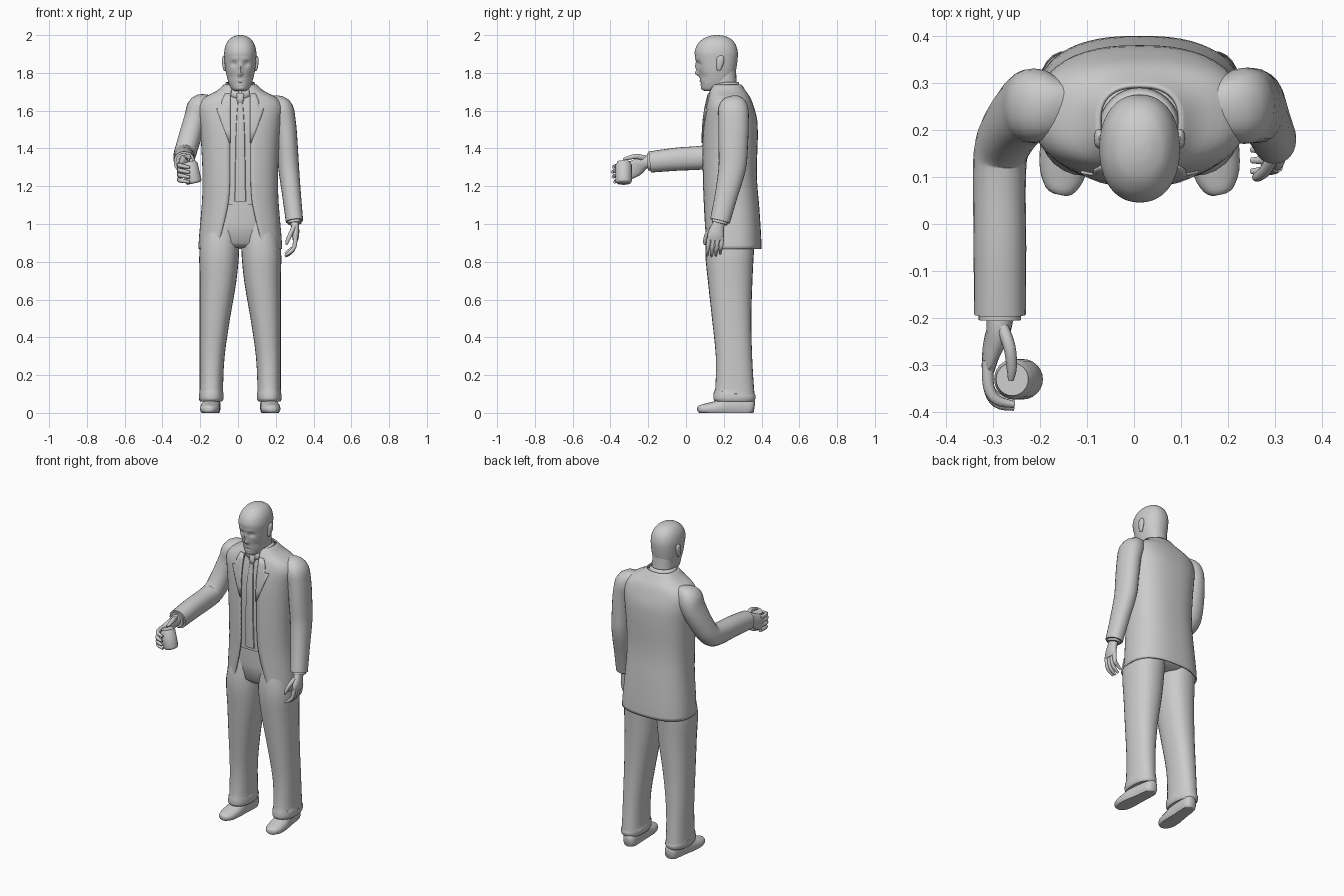
import bpy, bmesh, math
from mathutils import Vector

CX = 0.012  # body centre line


def spline(rows, steps):
    """Catmull-Rom interpolation of tuples."""
    out = []
    for i in range(len(rows) - 1):
        a, b, c, d = (rows[max(i - 1, 0)], rows[i], rows[i + 1], rows[min(i + 2, len(rows) - 1)])
        for s in range(steps):
            t = s / steps
            out.append(tuple(0.5 * (2 * q + (r - p) * t + (2 * p - 5 * q + 4 * r - w) * t * t
                                    + (3 * q - p - 3 * r + w) * t ** 3)
                             for p, q, r, w in zip(a, b, c, d)))
    return out + [tuple(rows[-1])]


def oval(a, n):
    """Unit superellipse point at angle a."""
    c, s = math.cos(a), math.sin(a)
    return math.copysign(abs(c) ** (2 / n), c), math.copysign(abs(s) ** (2 / n), s)


def skin(name, rings, closed=True, caps=True, thick=0, angle=45):
    """Mesh from a list of equal-length point rings."""
    bm = bmesh.new()
    vs = [[bm.verts.new(p) for p in r] for r in rings]
    n = len(rings[0])
    for r0, r1 in zip(vs, vs[1:]):
        for i in range(n if closed else n - 1):
            j = (i + 1) % n
            bm.faces.new((r0[i], r0[j], r1[j], r1[i]))
    if closed and caps:
        bm.faces.new(vs[0][::-1])
        bm.faces.new(vs[-1])
    bmesh.ops.recalc_face_normals(bm, faces=bm.faces)
    me = bpy.data.meshes.new(name)
    bm.to_mesh(me)
    bm.free()
    ob = bpy.data.objects.new(name, me)
    bpy.context.collection.objects.link(ob)
    bpy.ops.object.select_all(action='DESELECT')
    ob.select_set(True)
    bpy.context.view_layer.objects.active = ob
    bpy.ops.object.shade_smooth_by_angle(angle=math.radians(angle))
    if thick:
        m = ob.modifiers.new("thickness", 'SOLIDIFY')
        m.thickness, m.offset = thick, 0
    return ob


def tube(name, path, steps=4, sides=20, n=2.2, ref=(1, 0, 0), floor=None):
    """Tube along rows of (x, y, z, radius_along_ref, other_radius)."""
    rows = spline(path, steps)
    pts = [Vector(r[:3]) for r in rows]
    rings = []
    for i, (p, r) in enumerate(zip(pts, rows)):
        t = (pts[min(i + 1, len(pts) - 1)] - pts[max(i - 1, 0)]).normalized()
        u = Vector(ref)
        u = (u - t * u.dot(t)).normalized()
        v = t.cross(u)
        ring = []
        for k in range(sides):
            c, s = oval(2 * math.pi * k / sides, n)
            q = p + u * (c * r[3]) + v * (s * r[4])
            if floor is not None:
                q.z = max(q.z, floor)
            ring.append(q)
        rings.append(ring)
    return skin(name, rings)


def level(z, yf, yb, hw, n, sides, a0=0, a1=2 * math.pi, closed=True):
    """Horizontal oval ring with given front, back and half width."""
    k = sides if closed else sides - 1
    out = []
    for i in range(sides):
        c, s = oval(a0 + (a1 - a0) * i / k, n)
        out.append((CX + hw * c, (yf + yb) / 2 + (yb - yf) / 2 * s, z))
    return out


# Jacket: z, front y, back y, half width, half opening
N = 2.5
coat = spline([(.868, .10, .396, .218, .125), (.95, .098, .393, .213, .10), (1.1, .095, .383, .2, .065),
               (1.2, .092, .374, .196, .056), (1.3, .09, .371, .197, .055), (1.45, .09, .376, .205, .055),
               (1.55, .096, .373, .216, .055), (1.62, .107, .355, .222, .055), (1.665, .117, .338, .19, .052),
               (1.70, .125, .315, .125, .048), (1.735, .142, .292, .084, .045)], 3)
rings = []
for z, yf, yb, hw, op in coat:
    a = math.acos((op / hw) ** (N / 2))
    rings.append(level(z, yf, yb, hw, N, 49, -a, math.pi + a, False))
skin("jacket", rings, closed=False, thick=.008)


def coat_y(x, z):
    """Front surface of the jacket at offset x, height z."""
    for p, q in zip(coat, coat[1:]):
        if z <= q[0]:
            t = (z - p[0]) / (q[0] - p[0])
            yf, yb, hw = (p[i] + (q[i] - p[i]) * t for i in (1, 2, 3))
            s = max(0, 1 - min(1, abs(x) / hw) ** N) ** (1 / N)
            return (yf + yb) / 2 - (yb - yf) / 2 * s
    return coat[-1][1]


# Lapels lying on the jacket front
for side, label in ((-1, "right"), (1, "left")):
    rings = []
    for z, w in ((1.43, .058), (1.5, .085), (1.56, .108), (1.61, .125), (1.612, .10), (1.65, .098), (1.69, .08)):
        xs = [.052 + (w - .052) * i / 4 for i in range(5)]
        rings.append([(CX + side * x, coat_y(x, z) - .007, z) for x in xs])
    skin(label + "_lapel", rings, closed=False, thick=.006)

# Waistcoat under the jacket, trouser seat, tie
skin("waistcoat", [level(z, yf + .012, yb - .012, hw - .012, N, 40)
                   for z, yf, yb, hw, op in coat if 1.09 < z < 1.715])
skin("trouser_seat", [level(z, f, b, w, 2.4, 40) for z, f, b, w in
                      ((.875, .15, .34, .12), (.9, .122, .37, .18), (1.0, .113, .378, .188), (1.13, .115, .362, .178))])
tube("tie", [(CX, coat_y(0, z) + .008, z, w, .007) for z, w in
             ((1.12, .03), (1.3, .027), (1.5, .023), (1.64, .014))], sides=12, n=3)
tube("tie_knot", [(CX, .127, 1.64, .012, .01), (CX, .126, 1.66, .02, .014), (CX, .132, 1.69, .022, .012)], sides=12)

# Shirt collar, open in a V at the front
rings = []
for rx, ry, z0, dip in ((.088, .086, 1.70, .035), (.08, .079, 1.725, .035), (.073, .071, 1.75, .045)):
    ring = []
    for i in range(33):
        a = -math.pi / 2 + .1 + (2 * math.pi - .2) * i / 32
        f = max(0, -math.sin(a)) ** 2
        ring.append((CX + rx * math.cos(a), .205 + ry * math.sin(a), z0 - dip * f))
    rings.append(ring)
skin("shirt_collar", rings, closed=False, thick=.005)

# Neck and head
tube("neck", [(CX, .21, 1.65, .075, .075), (CX, .204, 1.73, .066, .066), (CX, .195, 1.82, .066, .07)], sides=24)
head = spline([(1.703, .105, .16, .022), (1.712, .087, .19, .042), (1.74, .079, .235, .059), (1.78, .072, .256, .071),
               (1.82, .063, .266, .079), (1.87, .052, .273, .084), (1.91, .046, .274, .085), (1.95, .06, .263, .076),
               (1.98, .09, .238, .056), (1.995, .125, .205, .03), (2.0, .155, .175, .008)], 5)
rings = [level(z, yf, yb, hw, 2.2, 72) for z, yf, yb, hw in head]
# face features as (x, z, spread x, spread z, depth)
face = [(0, 1.797, .011, .013, -.02), (0, 1.83, .009, .022, -.012), (-.034, 1.848, .015, .011, .013),
        (.034, 1.848, .015, .011, .013), (-.03, 1.875, .025, .008, -.004), (.03, 1.875, .025, .008, -.004),
        (0, 1.757, .018, .005, -.005), (0, 1.747, .02, .003, .004), (0, 1.738, .016, .005, -.004),
        (0, 1.718, .018, .01, -.005), (-.05, 1.78, .015, .02, .004), (.05, 1.78, .015, .02, .004)]
rings = [[(x, y + (y < .15) * sum(d * math.exp(-((x - CX - fx) / sx) ** 2 - ((z - fz) / sz) ** 2)
                                  for fx, fz, sx, sz, d in face), z) for x, y, z in r] for r in rings]
skin("head", rings, angle=70)
for s, label in ((-1, "right"), (1, "left")):
    tube(label + "_ear", [(CX + s * .079, .172, 1.812, .006, .007), (CX + s * .083, .175, 1.825, .009, .014),
                          (CX + s * .086, .181, 1.86, .011, .021), (CX + s * .086, .183, 1.882, .009, .017),
                          (CX + s * .083, .182, 1.89, .004, .008)], sides=14)

# Trouser legs and shoes, mirrored: z, centre x, half width, front y, back y
leg = [(1.0, .098, .09, .12, .37), (.86, .111, .105, .102, .36), (.7, .118, .097, .116, .352), (.5, .135, .08, .138, .346),
       (.3, .149, .066, .158, .35), (.13, .153, .062, .155, .36), (.1, .153, .065, .146, .366),
       (.075, .154, .065, .145, .368), (.06, .154, .058, .155, .358)]
shoe = [(.17, .062, .02, .014, .012), (.168, .073, .02, .032, .021), (.163, .11, .02, .049, .031),
        (.159, .17, .025, .052, .042), (.153, .23, .035, .046, .06), (.147, .3, .035, .043, .06),
        (.144, .345, .032, .037, .05), (.144, .362, .03, .02, .03)]
for s, label in ((-1, "right"), (1, "left")):
    tube(label + "_trouser_leg", [(CX + s * x, (f + b) / 2, z, w, (b - f) / 2) for z, x, w, f, b in leg],
         steps=3, sides=28, n=2.3)
    tube(label + "_shoe", [(CX + s * x, y, z, w, h) for x, y, z, w, h in shoe], steps=3, floor=0)

# Hanging left arm
tube("left_sleeve", [(.16, .245, 1.65, .03, .05), (.222, .25, 1.615, .064, .078), (.248, .252, 1.54, .058, .08),
                     (.26, .25, 1.42, .056, .078), (.268, .245, 1.3, .055, .073), (.283, .215, 1.16, .05, .061),
                     (.299, .18, 1.015, .046, .053)], sides=24)
tube("left_shirt_cuff", [(.296, .188, 1.05, .036, .042), (.300, .177, 1.003, .036, .042)], 1)
tube("left_palm", [(.299, .18, 1.03, .024, .03), (.302, .168, .985, .022, .034), (.305, .158, .945, .019, .043),
                   (.303, .155, .915, .015, .042)], sides=16)
for i in range(4):
    y, drop = .122 + .023 * i, (.005, 0, .004, .016)[i]
    tube("left_finger_%d" % (i + 1), [(.305, y, .93, .012, .012), (.298, y - .005, .88, .011, .011),
                                      (.278, y - .009, .848 + drop, .01, .01),
                                      (.25, y - .01, .828 + drop, .006, .006)], sides=10)
tube("left_thumb", [(.297, .145, .985, .013, .016), (.277, .112, .945, .012, .013),
                    (.262, .1, .91, .01, .01), (.256, .1, .89, .005, .005)], sides=10)

# Right arm reaching forward
tube("right_sleeve", [(-.14, .245, 1.65, .03, .05), (-.198, .25, 1.625, .064, .076), (-.225, .248, 1.56, .06, .078),
                      (-.256, .212, 1.455, .06, .07), (-.281, .162, 1.372, .058, .064), (-.286, .09, 1.352, .056, .063),
                      (-.285, -.05, 1.343, .056, .061), (-.285, -.192, 1.328, .055, .056)], sides=24)
tube("right_shirt_cuff", [(-.285, -.16, 1.33, .045, .046), (-.285, -.204, 1.328, .045, .046)], 1)
tube("right_palm", [(-.285, -.19, 1.33, .03, .034), (-.288, -.225, 1.325, .026, .036), (-.302, -.265, 1.298, .02, .045),
                    (-.31, -.305, 1.278, .014, .044)], sides=16)
for i in range(4):
    z, back = 1.314 - .026 * i, (.006, 0, .003, .012)[i]
    tube("right_finger_%d" % (i + 1), [(-.311, -.29, z, .012, .013), (-.309, -.345, z - .004, .012, .012),
                                       (-.292, -.38 + back, z - .008, .011, .011),
                                       (-.255, -.39 + back, z - .014, .007, .007)], sides=10)
tube("right_thumb", [(-.282, -.215, 1.345, .014, .016), (-.265, -.26, 1.358, .013, .014),
                     (-.26, -.305, 1.35, .011, .011), (-.262, -.332, 1.342, .006, .006)], sides=10)

# Can held in the right hand, slightly tilted
can = [(0, .034), (.06, .042), (.12, .043), (.86, .043), (.94, .036), (1, .035)]
tube("can", [(-.233 - .026 * t, -.33, 1.215 + .115 * t, r, r) for t, r in can], steps=1, sides=24, n=2)
